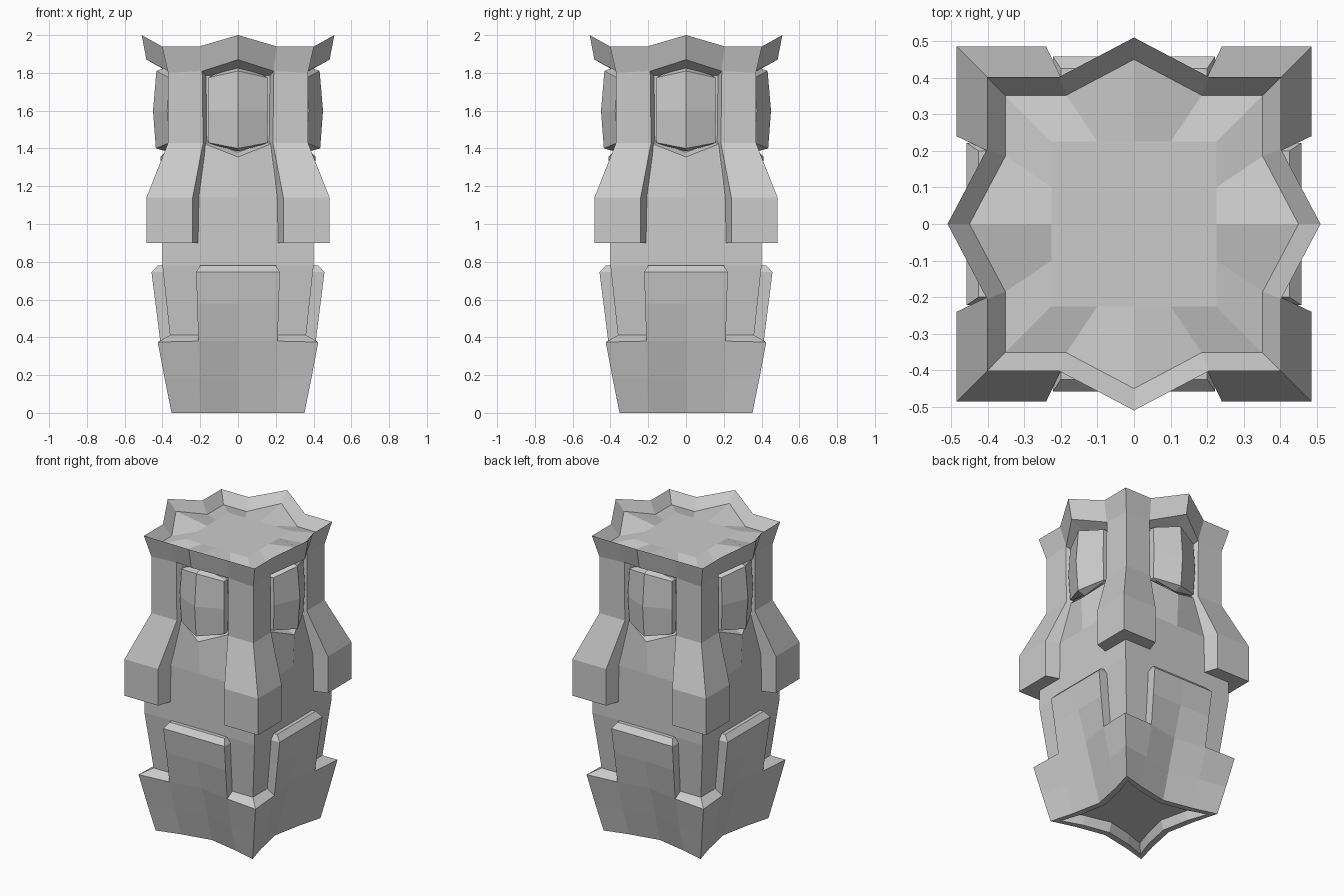
import bpy, bmesh, math
from mathutils import Matrix


def loft(name, rings, quarters=1):
    """Skin a stack of closed rings, then copy the result around z."""
    bm = bmesh.new()
    rows = [[bm.verts.new(p) for p in ring] for ring in rings]
    n = len(rows[0])
    for a, b in zip(rows, rows[1:]):
        for i in range(n):
            j = (i + 1) % n
            bm.faces.new((a[i], a[j], b[j], b[i]))
    bm.faces.new(rows[0][::-1])
    bm.faces.new(rows[-1])
    bmesh.ops.recalc_face_normals(bm, faces=bm.faces)
    src = bm.verts[:] + bm.edges[:] + bm.faces[:]
    for k in range(1, quarters):
        new = bmesh.ops.duplicate(bm, geom=src)["geom"]
        verts = [v for v in new if isinstance(v, bmesh.types.BMVert)]
        bmesh.ops.rotate(bm, verts=verts, cent=(0, 0, 0),
                         matrix=Matrix.Rotation(k * math.pi / 2, 3, 'Z'))
    mesh = bpy.data.meshes.new(name)
    bm.to_mesh(mesh)
    bm.free()
    ob = bpy.data.objects.new(name, mesh)
    bpy.context.collection.objects.link(ob)
    return ob


def star(corner, side, mid):
    """Four-sided ring: corner=(r, z), side=(x, r, z), mid=(r, z)."""
    (c, cz), (s, e, ez), (m, mz) = corner, side, mid
    pts = []
    for k in range(4):
        q = Matrix.Rotation(k * math.pi / 2, 3, 'Z')
        for p in ((-c, -c, cz), (-s, -e, ez), (0, -m, mz), (s, -e, ez)):
            x, y, z = p
            pts.append((q[0][0] * x + q[0][1] * y, q[1][0] * x + q[1][1] * y, z))
    return pts


# Flared foot with concave sides and a recessed underside
loft("base", [
    star((0.29, 0.06), (0.17, 0.25, 0.06), (0.21, 0.06)),
    star((0.31, 0), (0.18, 0.265, 0), (0.23, 0)),
    star((0.352, 0), (0.2, 0.31, 0), (0.27, 0)),
    star((0.388, 0.18), (0.205, 0.36, 0.18), (0.32, 0.18)),
    star((0.425, 0.375), (0.21, 0.412, 0.38), (0.375, 0.38)),
    star((0.36, 0.412), (0.21, 0.36, 0.412), (0.34, 0.412)),
])

# Tapered core with a pointed sill under each window
loft("body", [
    star((0.355, 0.36), (0.2, 0.355, 0.36), (0.34, 0.36)),
    star((0.4, 0.78), (0.2, 0.4, 0.78), (0.4, 0.78)),
    star((0.4, 0.95), (0.2, 0.4, 0.95), (0.4, 0.95)),
    star((0.4, 1.14), (0.2, 0.4, 1.14), (0.4, 1.14)),
    star((0.33, 1.42), (0.165, 0.345, 1.42), (0.41, 1.355)),
    star((0.33, 1.44), (0.165, 0.33, 1.44), (0.345, 1.38)),
    star((0.33, 1.86), (0.165, 0.33, 1.86), (0.345, 1.86)),
])

# Lower plates rising from the base
levels = [(0.3, 0.2, 0.37, 0.35), (0.38, 0.21, 0.412, 0.375), (0.58, 0.216, 0.437, 0.432),
          (0.745, 0.222, 0.458, 0.458), (0.78, 0.2, 0.425, 0.425)]
loft("lower_plates", [[(-w, -y, z), (0, -m, z), (w, -y, z), (w, -0.32, z), (-w, -0.32, z)]
                      for z, w, y, m in levels], 4)

# Corner posts: L-shaped sections flaring out into heavy feet
levels = [(0.9, 0.485, 0.24, 0.205, 0.38), (1.14, 0.485, 0.24, 0.2, 0.38),
          (1.43, 0.37, 0.185, 0.16, 0.32), (1.85, 0.37, 0.19, 0.165, 0.32)]
loft("corner_posts", [[(c, -c, z), (c, -s, z), (d, -t, z), (d, -d, z), (t, -d, z), (s, -c, z)]
                      for z, c, s, t, d in levels], 4)

# Faceted windows with pointed top and bottom; last two values are edge and ridge height
levels = [(0.13, 0.36, 1.42, 1.385), (0.155, 0.365, 1.43, 1.40),
          (0.16, 0.375, 1.6, 1.6), (0.155, 0.365, 1.775, 1.81), (0.13, 0.35, 1.79, 1.83)]
ridge = [0.38, 0.435, 0.45, 0.432, 0.38]
loft("windows", [[(-w, -e, ez), (0, -r, rz), (w, -e, ez), (w, -0.31, ez), (-w, -0.31, ez)]
                 for (w, e, ez, rz), r in zip(levels, ridge)], 4)

# Crown with gabled peaks and a sunken roof
loft("crown", [
    star((0.33, 1.79), (0.16, 0.33, 1.785), (0.39, 1.825)),
    star((0.37, 1.80), (0.187, 0.37, 1.81), (0.485, 1.87)),
    star((0.402, 1.94), (0.205, 0.402, 1.94), (0.51, 2.0)),
    star((0.352, 1.87), (0.185, 0.352, 1.87), (0.45, 1.935)),
    star((0.225, 1.9), (0.1, 0.225, 1.9), (0.225, 1.9)),
])
